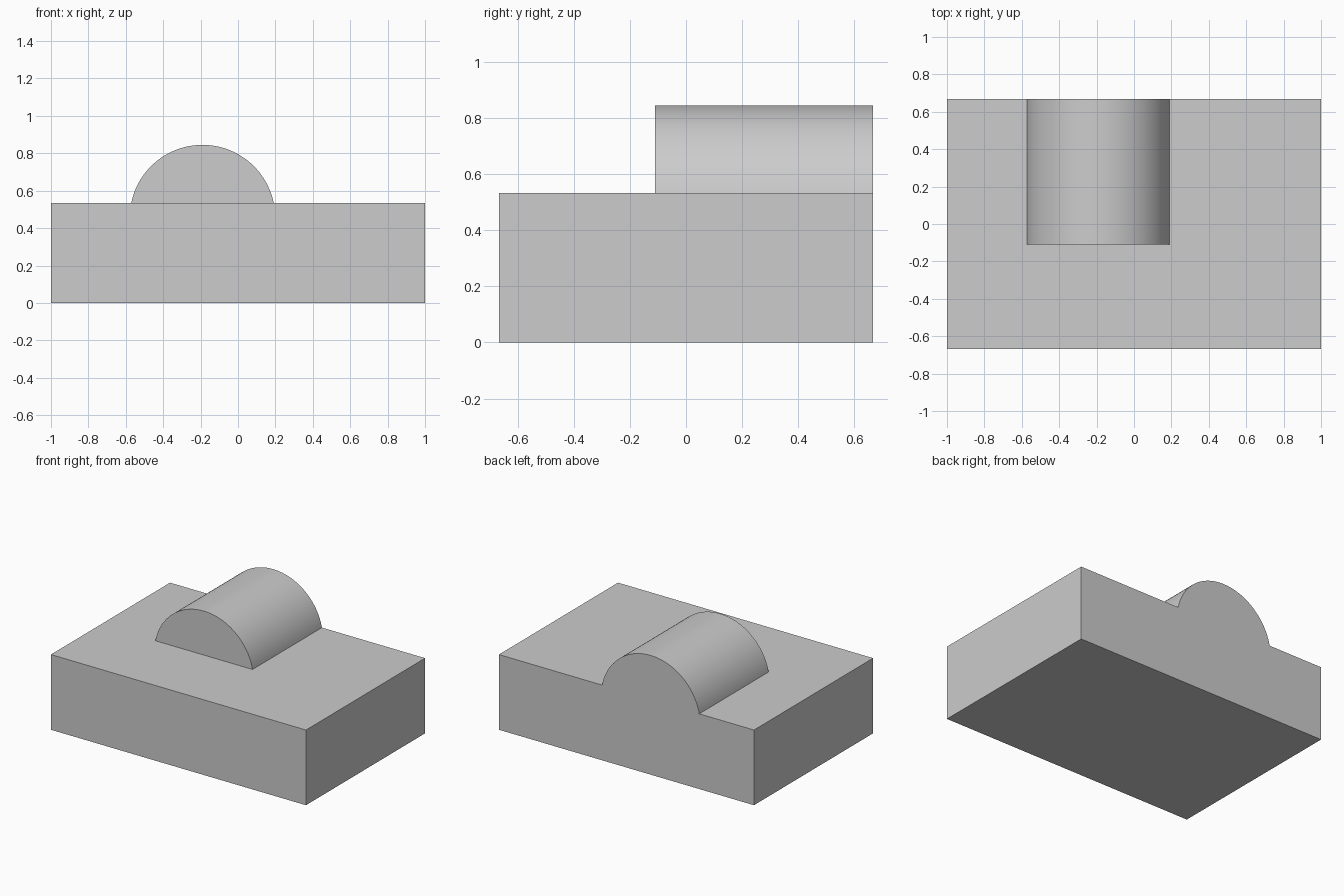
import bpy
import bmesh
import math

default = bpy.data.objects.get("Cube")
if default:
    bpy.data.objects.remove(default, do_unlink=True)

# Single matte grey
grey = bpy.data.materials.new("light_grey")
grey.use_nodes = True
colour = (0.604, 0.604, 0.604, 1.0)
grey.diffuse_color = colour
grey.node_tree.nodes["Principled BSDF"].inputs["Base Color"].default_value = colour

DEPTH = 0.667      # half depth of the block
TOP = 0.533        # top of the block


def prism(name, profile, y_front, y_back):
    """Extrude a closed (x, z) profile along y."""
    bm = bmesh.new()
    face = bm.faces.new([bm.verts.new((x, y_front, z)) for x, z in profile])
    result = bmesh.ops.extrude_face_region(bm, geom=[face], use_keep_orig=True)
    moved = [v for v in result["geom"] if isinstance(v, bmesh.types.BMVert)]
    bmesh.ops.translate(bm, verts=moved, vec=(0, y_back - y_front, 0))
    bmesh.ops.recalc_face_normals(bm, faces=bm.faces)
    mesh = bpy.data.meshes.new(name)
    bm.to_mesh(mesh)
    bm.free()
    mesh.materials.append(grey)
    obj = bpy.data.objects.new(name, mesh)
    bpy.context.collection.objects.link(obj)
    return obj


# Rectangular base block
prism("base_block", [(-1, 0), (1, 0), (1, TOP), (-1, TOP)], -DEPTH, DEPTH)

# Rounded ridge: circular segment resting on the block, flush with its back
half_width, rise, centre_x = 0.381, 0.312, -0.19
radius = (half_width ** 2 + rise ** 2) / (2 * rise)
centre_z = TOP + rise - radius
start = math.asin((TOP - centre_z) / radius)
steps = 64
angles = [start + (math.pi - 2 * start) * i / steps for i in range(steps + 1)]
arc = [(centre_x + radius * math.cos(a), centre_z + radius * math.sin(a)) for a in angles]
ridge = prism("rounded_ridge", arc, -0.11, DEPTH)

# Smooth the curved surface, keep the ends crisp
bpy.ops.object.select_all(action="DESELECT")
ridge.select_set(True)
bpy.context.view_layer.objects.active = ridge
bpy.ops.object.shade_smooth_by_angle(angle=math.radians(30))
